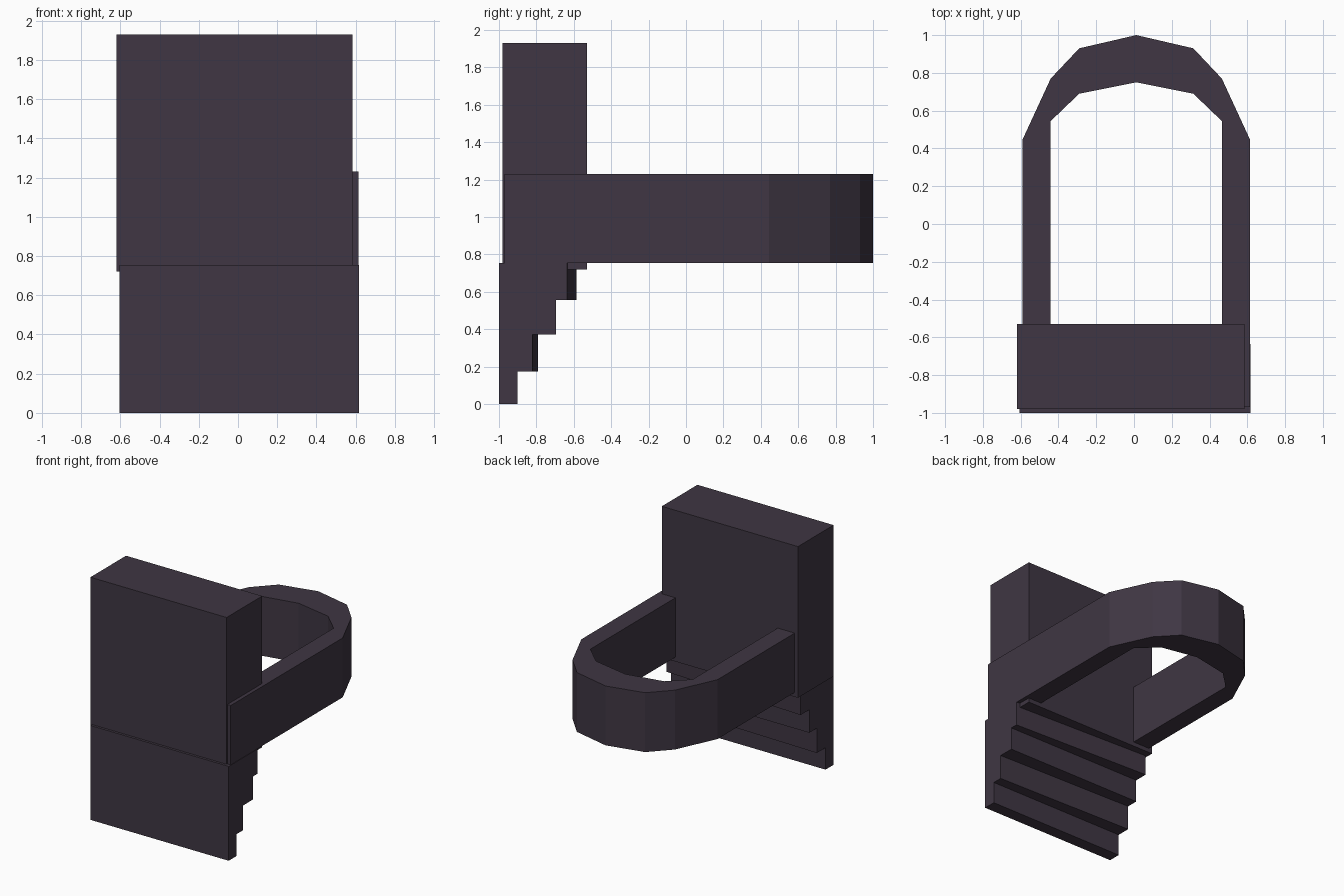
import bpy

if "Cube" in bpy.data.objects:
    bpy.data.objects.remove(bpy.data.objects["Cube"])

mat = bpy.data.materials.new("dark_plum")
mat.diffuse_color = (0.05, 0.037, 0.056, 1)
mat.use_nodes = True
mat.node_tree.nodes["Principled BSDF"].inputs["Base Color"].default_value = mat.diffuse_color


def loft(name, start, end):
    """Flat-sided solid between two matching outlines of 3D points."""
    n = len(start)
    faces = [tuple(range(n))[::-1], tuple(range(n, 2 * n))]
    faces += [(i, (i + 1) % n, n + (i + 1) % n, n + i) for i in range(n)]
    mesh = bpy.data.meshes.new(name)
    mesh.from_pydata(start + end, [], faces)
    mesh.materials.append(mat)
    obj = bpy.data.objects.new(name, mesh)
    bpy.context.collection.objects.link(obj)
    # consistent outward normals
    bpy.context.view_layer.objects.active = obj
    obj.select_set(True)
    bpy.ops.object.mode_set(mode='EDIT')
    bpy.ops.mesh.select_all(action='SELECT')
    bpy.ops.mesh.normals_make_consistent(inside=False)
    bpy.ops.object.mode_set(mode='OBJECT')
    obj.select_set(False)
    return obj


def prism(name, outline, z0, z1):
    return loft(name, [(x, y, z0) for x, y in outline],
                [(x, y, z1) for x, y in outline])


# Upper block
prism("upper_block", [(-0.62, -0.98), (0.585, -0.98), (0.585, -0.53), (-0.62, -0.53)],
      0.72, 1.93)

# U-shaped faceted loop, mirrored half outlines about its own centre line
CX = 0.012
outer = [(0.603, -0.97), (0.603, 0.445), (0.453, 0.77), (0.302, 0.93)]
inner = [(0.453, -0.97), (0.453, 0.545), (0.302, 0.69)]


def arch(half, tip):
    return ([(CX + x, y) for x, y in half] + [(CX, tip)]
            + [(CX - x, y) for x, y in reversed(half)])


prism("curved_loop", arch(outer, 1.0) + arch(inner, 0.75)[::-1], 0.755, 1.23)

# Stepped bracket: (top z, y at right end, y at left end), slightly skewed treads
steps = [(0.175, -0.90, -0.90), (0.373, -0.82, -0.79),
         (0.557, -0.695, -0.695), (0.755, -0.635, -0.585)]


def stair_side(x, col):
    pts, z = [(x, -1.0, 0.0)], 0.0
    for s in steps:
        pts += [(x, s[col], z), (x, s[col], s[0])]
        z = s[0]
    return pts + [(x, -1.0, 0.755)]


loft("stepped_base", stair_side(-0.605, 2), stair_side(0.618, 1))
